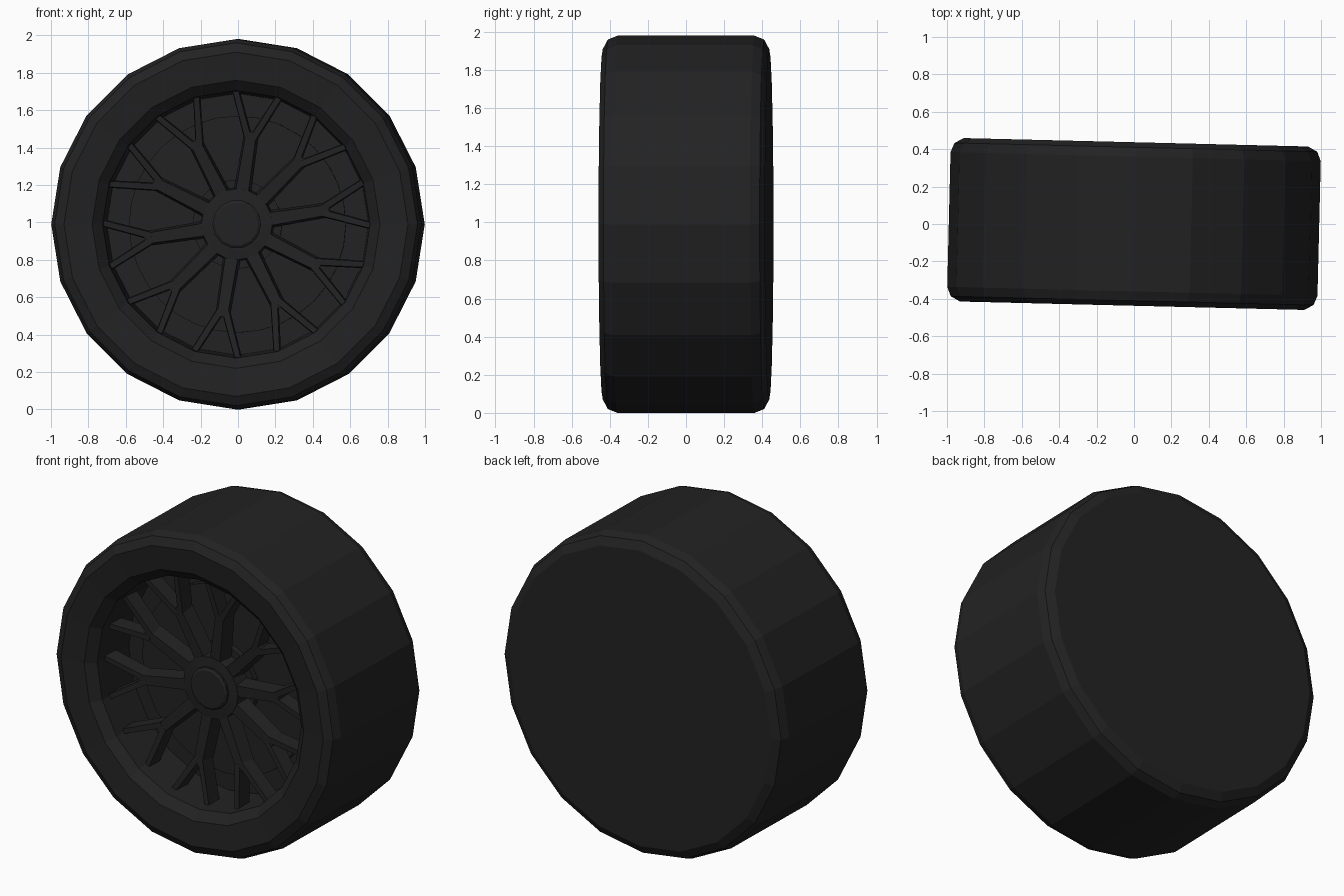
import bpy, bmesh, math
from mathutils import Matrix, Vector

if "Cube" in bpy.data.objects:
    bpy.data.objects.remove(bpy.data.objects["Cube"])

# One dark rubber colour for the whole wheel
mat = bpy.data.materials.new("near_black")
mat.diffuse_color = (0.016, 0.016, 0.016, 1)
mat.use_nodes = True
mat.node_tree.nodes["Principled BSDF"].inputs["Base Color"].default_value = mat.diffuse_color

# The wheel axis runs along y, turned slightly about z
PLACE = Matrix.Translation((0, 0, 0.99)) @ Matrix.Rotation(math.radians(-1.4), 4, 'Z')


def finish(name, bm):
    bmesh.ops.recalc_face_normals(bm, faces=bm.faces)
    me = bpy.data.meshes.new(name)
    bm.to_mesh(me)
    bm.free()
    me.materials.append(mat)
    ob = bpy.data.objects.new(name, me)
    ob.matrix_world = PLACE
    bpy.context.collection.objects.link(ob)
    return ob


def lathe(name, profile, n):
    """Revolve (radius, y) points about the y axis, closing both ends."""
    bm = bmesh.new()
    rings = []
    for r, y in profile:
        rings.append([bm.verts.new((r * math.cos(2 * math.pi * i / n), y,
                                    r * math.sin(2 * math.pi * i / n))) for i in range(n)])
    for a, b in zip(rings, rings[1:]):
        for i in range(n):
            j = (i + 1) % n
            bm.faces.new((a[i], a[j], b[j], b[i]))
    bm.faces.new(rings[0])
    bm.faces.new(rings[-1])
    return finish(name, bm)


def polar(r, deg):
    a = math.radians(deg)
    return Vector((r * math.cos(a), 0, r * math.sin(a)))


def bar(bm, p, q, w0, w1, y0, y1, back0, back1, flare):
    """Tapered bar from p to q; the back is wider than the front by flare."""
    side = (q - p).normalized().cross(Vector((0, 1, 0)))
    ends = []
    for c, w, yf, yb in ((p, w0, y0, back0), (q, w1, y1, back1)):
        ends.append([bm.verts.new(c + side * s * (w / 2 + f) + Vector((0, y, 0)))
                     for s, f, y in ((-1, 0, yf), (1, 0, yf), (1, flare, yb), (-1, flare, yb))])
    a, b = ends
    bm.faces.new(a)
    bm.faces.new(b)
    for i in range(4):
        j = (i + 1) % 4
        bm.faces.new((a[i], a[j], b[j], b[i]))


# Tyre with flat back, dished sidewall and the deep rim well
lathe("tyre_and_rim", [
    (0.92, 0.437), (0.97, 0.41), (0.99, 0.36), (0.99, -0.36), (0.97, -0.41),
    (0.92, -0.437), (0.77, -0.42), (0.715, -0.37), (0.70, -0.09)], 20)

# Brake disc and its centre boss
lathe("brake_disc", [(0.58, -0.08), (0.58, -0.125)], 32)
lathe("disc_boss", [(0.24, -0.10), (0.24, -0.16)], 20)

# Hub and bevelled cap
lathe("hub", [(0.20, -0.12), (0.19, -0.26), (0.14, -0.265)], 20)
lathe("hub_cap", [(0.13, -0.25), (0.13, -0.275), (0.115, -0.285)], 14)

# Ten forked spokes
bm = bmesh.new()
for k in range(10):
    a = 9 + 36 * k
    bar(bm, polar(0.15, a), polar(0.50, a), 0.07, 0.055, -0.255, -0.28, -0.16, -0.19, 0.012)
    for s in (-1, 1):
        root = polar(0.46, a + s * 1.3)
        bar(bm, root, polar(0.715, a + s * 9.5), 0.035, 0.03, -0.278, -0.305, -0.19, -0.21, 0.005)
finish("spokes", bm)
